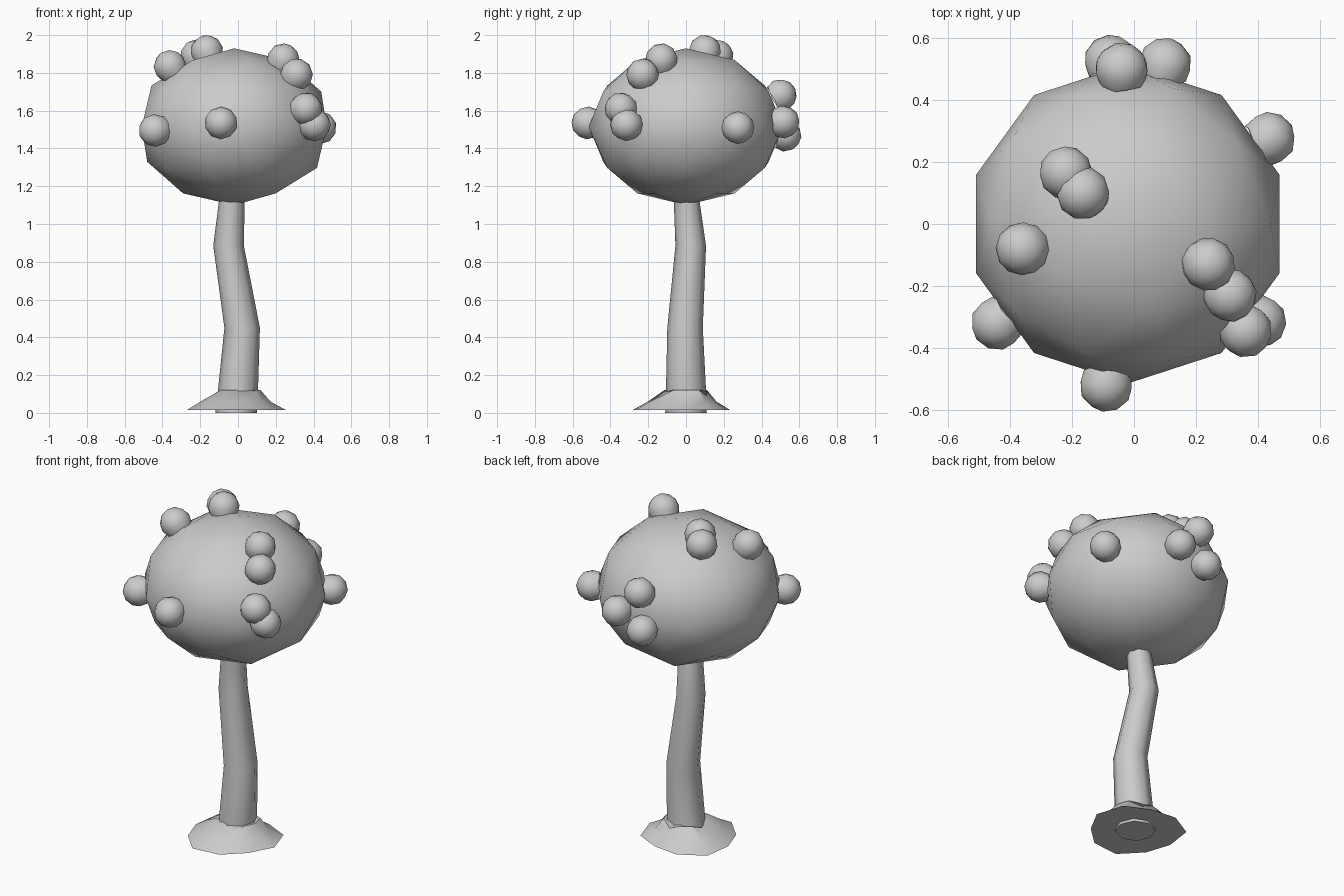
import bpy, bmesh, math
from mathutils import Vector, Matrix

cube = bpy.data.objects.get("Cube")
if cube:
    bpy.data.objects.remove(cube, do_unlink=True)

GREY = (0.6, 0.6, 0.6, 1.0)
grey = bpy.data.materials.new("plain grey")
grey.use_nodes = True
grey.diffuse_color = GREY
grey.node_tree.nodes["Principled BSDF"].inputs["Base Color"].default_value = GREY


def finish(bm, name, sharp_angle=None):
    """Turn a bmesh into a smooth shaded grey object."""
    mesh = bpy.data.meshes.new(name)
    for f in bm.faces:
        f.smooth = True
    bm.to_mesh(mesh)
    bm.free()
    obj = bpy.data.objects.new(name, mesh)
    bpy.context.collection.objects.link(obj)
    mesh.materials.append(grey)
    if sharp_angle:
        bpy.ops.object.select_all(action='DESELECT')
        obj.select_set(True)
        bpy.context.view_layer.objects.active = obj
        bpy.ops.object.shade_smooth_by_angle(angle=math.radians(sharp_angle))
    return obj


def loft(rings):
    """Skin a list of closed point rings and cap both ends."""
    bm = bmesh.new()
    loops = [[bm.verts.new(p) for p in ring] for ring in rings]
    n = len(loops[0])
    for a, b in zip(loops, loops[1:]):
        for i in range(n):
            j = (i + 1) % n
            bm.faces.new((a[i], a[j], b[j], b[i]))
    bm.faces.new(loops[0][::-1])
    bm.faces.new(loops[-1])
    return bm


# Canopy: flattened low-poly ball
CENTRE = Vector((-0.02, 0, 1.515))
SIZE = Vector((0.515, 0.515, 0.415))
bm = bmesh.new()
bmesh.ops.create_icosphere(bm, subdivisions=2, radius=1,
                           matrix=Matrix.Translation(CENTRE) @ Matrix.Diagonal((*SIZE, 1)))
finish(bm, "canopy")

# Fruit: open-backed balls facing out of the canopy
FRUIT = [
    (-0.09, -0.52, 1.535), (-0.44, -0.32, 1.495), (0.36, -0.345, 1.61),
    (0.405, -0.315, 1.525), (0.31, -0.23, 1.79), (0.24, -0.13, 1.87),
    (-0.36, -0.08, 1.835), (-0.165, 0.10, 1.915), (-0.22, 0.165, 1.89),
    (-0.04, 0.50, 1.68), (0.10, 0.515, 1.54), (-0.075, 0.525, 1.47),
    (0.435, 0.275, 1.51),
]
for k, spot in enumerate(FRUIT):
    pos = Vector(spot)
    out = Vector([d / (s * s) for d, s in zip(pos - CENTRE, SIZE)])
    bm = bmesh.new()
    bmesh.ops.create_icosphere(bm, subdivisions=2, radius=0.087)
    low = [v for v in bm.verts if v.co.z < -0.05]
    bmesh.ops.delete(bm, geom=low, context='VERTS')
    turn = out.to_track_quat('Z', 'Y').to_matrix().to_4x4()
    bm.transform(Matrix.Translation(pos) @ turn)
    finish(bm, f"fruit_{k + 1}")

# Trunk: crooked tapering tube (x, y, z, radius)
TRUNK = [(-0.01, 0, 0, 0.11), (0, 0, 0.12, 0.106), (0.022, -0.005, 0.45, 0.094),
         (-0.05, 0.025, 0.885, 0.081), (-0.03, 0, 1.16, 0.066)]
SIDES = 8
rings = [[(x + r * math.cos(math.tau * i / SIDES), y + r * math.sin(math.tau * i / SIDES), z)
          for i in range(SIDES)] for x, y, z, r in TRUNK]
finish(loft(rings), "trunk", 50)

# Root flare: uneven skirt around the foot of the trunk (radius, height, unevenness)
FLARE = [(0.262, 0.015, 0.02), (0.185, 0.06, 0.012), (0.118, 0.12, 0.004)]
SPOKES = 10
rings = []
for r, z, wobble in FLARE:
    ring = []
    for i in range(SPOKES):
        a = math.tau * i / SPOKES
        rr = r + wobble * math.sin(3 * a + 0.6)
        dip = 0.03 * (i % 3 == 2) if z > 0.1 else 0
        ring.append((-0.02 * (z < 0.1) + rr * math.cos(a), -0.015 * (z < 0.1) + rr * math.sin(a), z - dip))
    rings.append(ring)
finish(loft(rings), "root_flare", 35)
